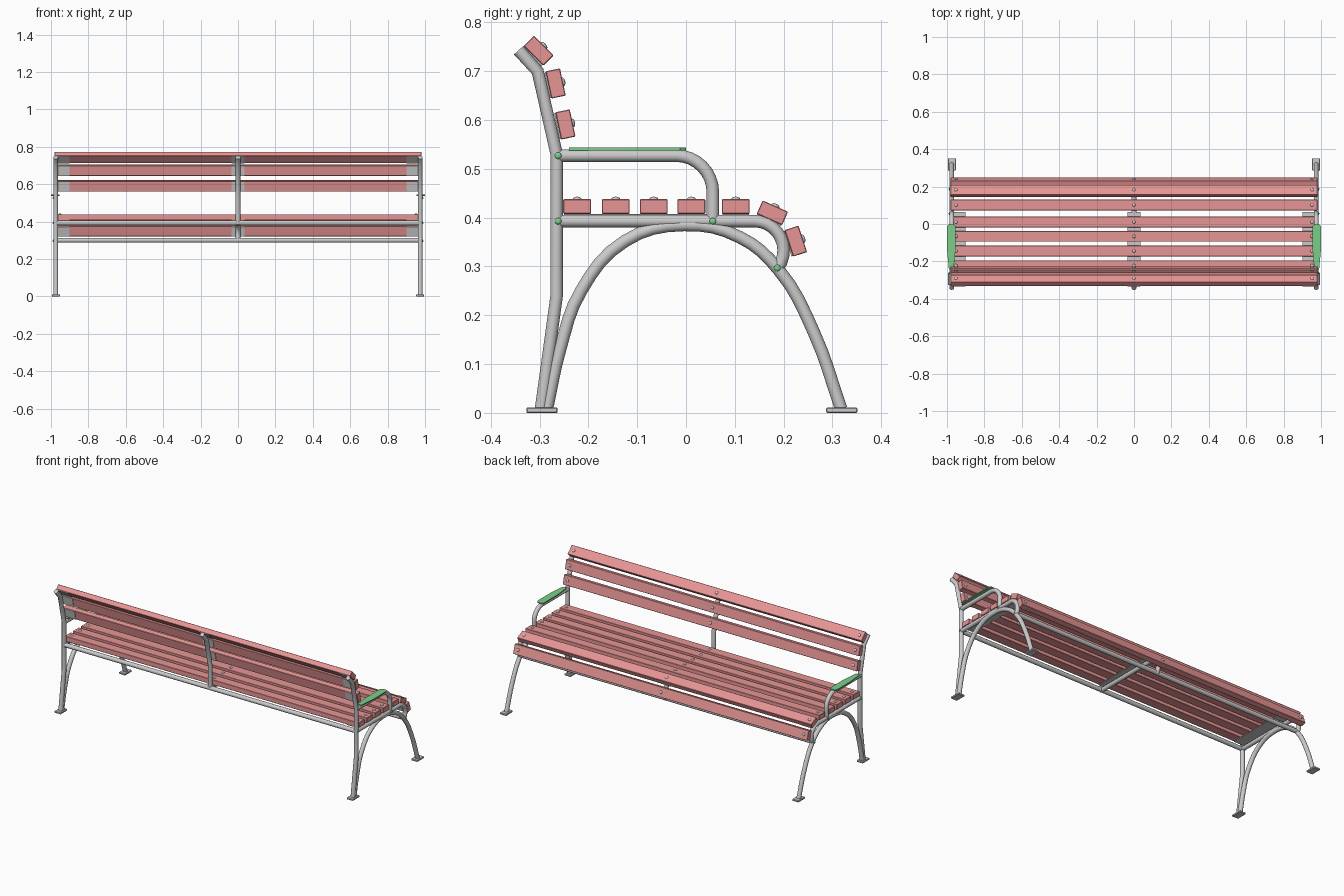
import bpy, math
from math import sin, cos, radians

if "Cube" in bpy.data.objects:
    bpy.data.objects.remove(bpy.data.objects["Cube"])

def material(name, rgb):
    m = bpy.data.materials.new(name)
    m.diffuse_color = (*rgb, 1)
    m.use_nodes = True
    m.node_tree.nodes["Principled BSDF"].inputs["Base Color"].default_value = m.diffuse_color
    return m

WOOD = material("wood_red", (0.80, 0.30, 0.30))
GREEN = material("arm_green", (0.20, 0.62, 0.25))
FX = 0.974          # side frame position
R = 0.0128          # tube radius

def finish(o, name, mat=None, smooth=False):
    o.name = name
    if mat:
        o.data.materials.append(mat)
    if smooth:
        bpy.ops.object.select_all(action='DESELECT')
        o.select_set(True)
        bpy.context.view_layer.objects.active = o
        bpy.ops.object.shade_smooth_by_angle(angle=radians(40))
    return o

def tube(name, pts, r=R, auto=False):
    """Round tube through 3D points."""
    c = bpy.data.curves.new(name, 'CURVE')
    c.dimensions = '3D'
    c.bevel_depth, c.bevel_resolution, c.use_fill_caps = r, 4, True
    c.resolution_u = 4
    s = c.splines.new('BEZIER' if auto else 'POLY')
    if auto:
        s.bezier_points.add(len(pts) - 1)
        for b, p in zip(s.bezier_points, pts):
            b.co = p
            b.handle_left_type = b.handle_right_type = 'AUTO'
    else:
        s.points.add(len(pts) - 1)
        for q, p in zip(s.points, pts):
            q.co = (*p, 1)
    o = bpy.data.objects.new(name, c)
    bpy.context.collection.objects.link(o)
    bpy.ops.object.select_all(action='DESELECT')
    o.select_set(True)
    bpy.context.view_layer.objects.active = o
    bpy.ops.object.convert(target='MESH')
    return finish(bpy.context.object, name, None, True)

def box(name, loc, size, tilt=0, mat=None, bevel=0):
    bpy.ops.mesh.primitive_cube_add(size=1, location=loc, rotation=(radians(tilt), 0, 0))
    o = bpy.context.object
    o.scale = size
    bpy.ops.object.transform_apply(location=False, rotation=False, scale=True)
    if bevel:
        b = o.modifiers.new("bevel", 'BEVEL')
        b.width, b.segments = bevel, 1
    return finish(o, name, mat)

def dome(name, loc, rot, r, h, mat=None):
    bpy.ops.mesh.primitive_uv_sphere_add(segments=12, ring_count=8, radius=1, location=loc, rotation=rot)
    o = bpy.context.object
    o.scale = (r, r, h)
    return finish(o, name, mat, True)

def arc(cy, cz, r, a0, a1, n=8):
    return [(cy + r * cos(radians(a0 + (a1 - a0) * i / n)),
             cz + r * sin(radians(a0 + (a1 - a0) * i / n))) for i in range(n + 1)]

def at(x, pts):
    return [(x, y, z) for y, z in pts]

# side profiles (y, z)
back_top = [(-0.265, 0.53), (-0.304, 0.70), (-0.343, 0.743)]
post = [(-0.297, 0.008), (-0.265, 0.24)] + back_top
seat_bar = [(-0.265, 0.393)] + arc(0.14, 0.333, 0.06, 90, -37, 10)
arm = [(-0.265, 0.527)] + arc(-0.02, 0.452, 0.075, 90, 0) + [(0.055, 0.393)]
arch = [(-0.285, 0.008), (-0.258, 0.13), (-0.215, 0.25), (-0.125, 0.352), (-0.005, 0.385),
        (0.11, 0.36), (0.19, 0.293), (0.262, 0.165), (0.318, 0.008)]

# side frames
for sx, side in ((-1, "left"), (1, "right")):
    x = sx * FX
    tube(side + "_back_post", at(x, post))
    tube(side + "_seat_bar", at(x, seat_bar))
    tube(side + "_arm_tube", at(x, arm))
    tube(side + "_leg_arch", at(x, arch), auto=True)
    for y, tag in ((-0.295, "rear"), (0.319, "front")):
        box(f"{side}_{tag}_foot", (x, y, 0.0055), (0.042, 0.064, 0.011), bevel=0.002)
    for y, z in ((-0.262, 0.527), (-0.262, 0.393), (0.055, 0.393), (0.187, 0.297)):
        dome(side + "_frame_bolt", (x + sx * R, y, z), (0, radians(90), 0), 0.007, 0.004, GREEN)
    # armrest pad, narrowing towards the back
    w = [(-0.0225, -0.012), (-0.012, 0), (0.012, 0), (0.0225, -0.012),
         (0.0225, -0.14), (0.013, -0.24), (-0.013, -0.24), (-0.0225, -0.14)]
    n = len(w)
    me = bpy.data.meshes.new("armrest")
    me.from_pydata([(x + sx * 0.003 + a, b, z) for z in (0.538, 0.544) for a, b in w], [],
                   [tuple(range(n)), tuple(range(2 * n - 1, n - 1, -1))] +
                   [(i, n + i, n + (i + 1) % n, (i + 1) % n) for i in range(n)])
    me.flip_normals() if sx == 0 else None
    o = bpy.data.objects.new("armrest", me)
    bpy.context.collection.objects.link(o)
    finish(o, side + "_armrest", GREEN)

# middle support and long rails
tube("middle_back_post", at(0, [(-0.265, 0.385)] + back_top))
tube("middle_seat_bar", at(0, seat_bar))
for name, y, z in (("rear_rail", -0.265, 0.393), ("front_rail", 0.187, 0.300)):
    tube(name, [(-FX, y, z), (FX, y, z)])

# slats: centre y, z and tilt of the outward face
slats = [("seat_slat", y, 0.423, 0) for y in (-0.223, -0.144, -0.066, 0.011, 0.102)]
slats += [("front_slat", 0.177, 0.410, -24), ("front_slat", 0.225, 0.352, -72),
          ("back_slat", -0.247, 0.591, -78), ("back_slat", -0.267, 0.675, -78),
          ("top_slat", -0.302, 0.742, -45)]
for name, y, z, t in slats:
    ny, nz = -sin(radians(t)), cos(radians(t))
    box(name, (0, y, z), (1.96, 0.057, 0.030), t, WOOD, 0.0015)
    for x in (-0.952, 0, 0.952):
        dome("slat_bolt", (x, y + ny * 0.015, z + nz * 0.015), (radians(t), 0, 0), 0.009, 0.005)
    # mounting plates behind each slat
    for x in (-0.936, 0, 0.936):
        box("slat_plate", (x, y - ny * 0.0165, z - nz * 0.0165), (0.07, 0.054, 0.003), t)

# plates joining the seat slats
for x in (-0.936, 0, 0.936):
    box("seat_plate", (x, -0.07, 0.4065), (0.07, 0.27, 0.003))
